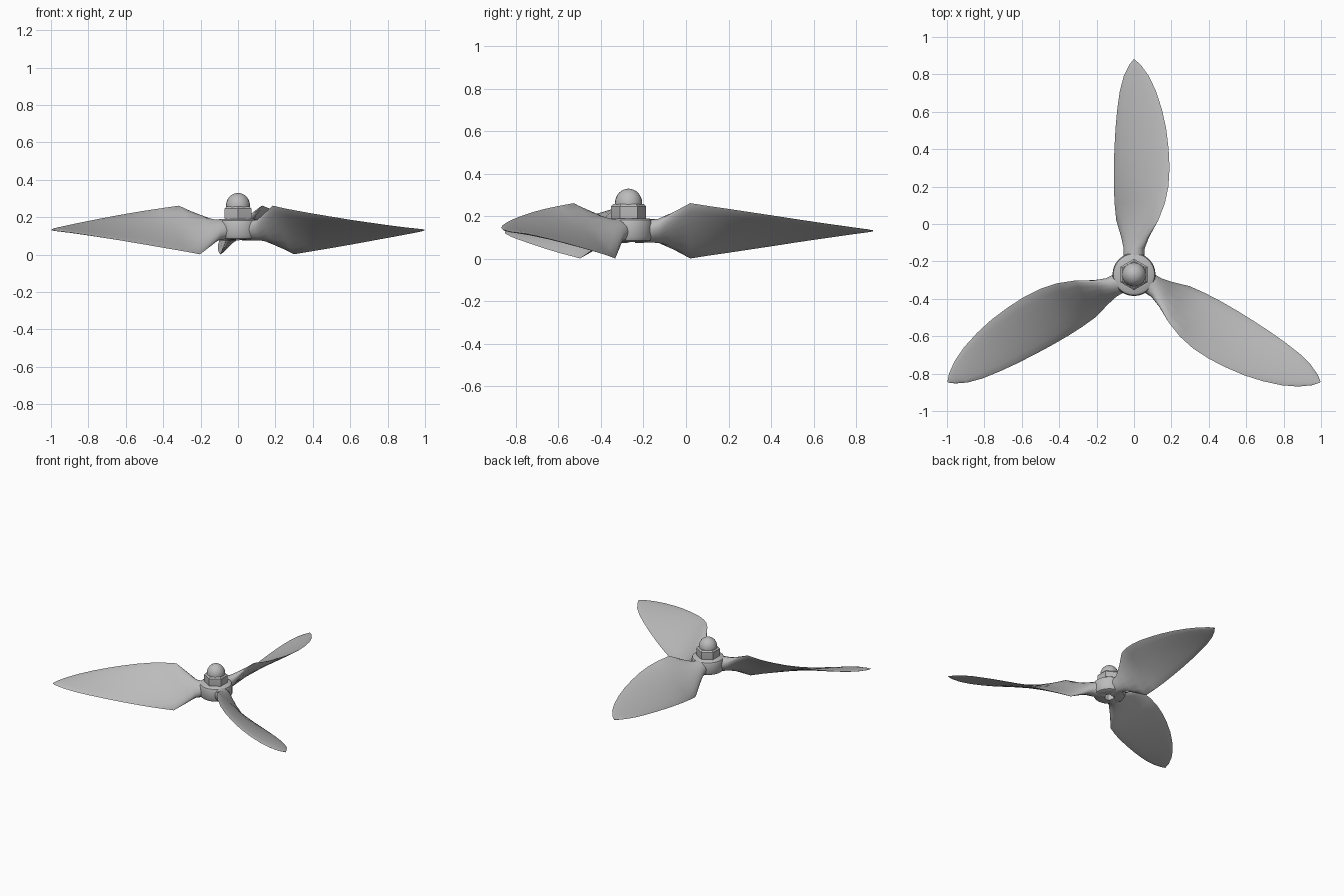
import bpy, bmesh, math
from mathutils import Matrix, Vector

cube = bpy.data.objects.get("Cube")
if cube:
    bpy.data.objects.remove(cube, do_unlink=True)

HUB = Vector((0, -0.27, 0))
MID = 0.132          # height of the blade axis

metal = bpy.data.materials.new("grey metal")
metal.use_nodes = True
GREY = (0.5, 0.5, 0.5, 1)
metal.diffuse_color = GREY
metal.node_tree.nodes["Principled BSDF"].inputs["Base Color"].default_value = GREY


def finish(bm, name, angle):
    bmesh.ops.recalc_face_normals(bm, faces=bm.faces)
    mesh = bpy.data.meshes.new(name)
    bm.to_mesh(mesh)
    bm.free()
    mesh.materials.append(metal)
    ob = bpy.data.objects.new(name, mesh)
    bpy.context.collection.objects.link(ob)
    bpy.ops.object.select_all(action='DESELECT')
    ob.select_set(True)
    bpy.context.view_layer.objects.active = ob
    bpy.ops.object.shade_smooth_by_angle(angle=math.radians(angle))
    return ob


def loft(bm, rings):
    """Skin a list of point rings and cap both ends."""
    loops = [[bm.verts.new(p) for p in ring] for ring in rings]
    n = len(loops[0])
    for a, b in zip(loops, loops[1:]):
        for i in range(n):
            j = (i + 1) % n
            bm.faces.new((a[i], a[j], b[j], b[i]))
    bm.faces.new(loops[0])
    bm.faces.new(loops[-1])


def turned(name, profile, sides, angle, phase=0.0):
    """Solid of revolution about the hub axis from (radius, z) pairs."""
    bm = bmesh.new()
    loft(bm, [[HUB + Vector((r * math.cos(phase + math.tau * i / sides),
                             r * math.sin(phase + math.tau * i / sides), z))
               for i in range(sides)] for r, z in profile])
    return finish(bm, name, angle)


# Blade stations: distance out, trailing x, leading x, half rise, half thickness
STATIONS = [
    (0.03, -0.045, 0.045, 0.040, 0.055),
    (0.10, -0.042, 0.042, 0.040, 0.053),
    (0.14, -0.046, 0.048, 0.048, 0.046),
    (0.20, -0.066, 0.078, 0.082, 0.028),
    (0.29, -0.095, 0.130, 0.130, 0.013),
    (0.38, -0.104, 0.165, 0.116, 0.013),
    (0.47, -0.108, 0.184, 0.103, 0.013),
    (0.57, -0.108, 0.190, 0.088, 0.012),
    (0.67, -0.105, 0.185, 0.073, 0.011),
    (0.78, -0.099, 0.172, 0.056, 0.010),
    (0.88, -0.090, 0.150, 0.041, 0.009),
    (0.98, -0.076, 0.118, 0.026, 0.008),
    (1.06, -0.055, 0.080, 0.014, 0.007),
    (1.12, -0.026, 0.037, 0.006, 0.005),
    (1.15, -0.003, 0.003, 0.002, 0.002),
]


def section(r, x0, x1, rise, thick):
    centre = Vector(((x0 + x1) / 2, r, MID))
    chord = Vector(((x1 - x0) / 2, 0, rise))
    normal = Vector((-chord.z, 0, chord.x)).normalized() * thick
    return [centre + chord * math.cos(t) + normal * math.sin(t)
            for t in (math.tau * i / 16 for i in range(16))]


# Three twisted blades
for k, name in enumerate(("back_blade", "right_blade", "left_blade")):
    bm = bmesh.new()
    loft(bm, [section(*s) for s in STATIONS])
    turn = Matrix.Translation(HUB) @ Matrix.Rotation(math.tau * k / 3, 4, 'Z')
    bmesh.ops.transform(bm, matrix=turn, verts=bm.verts)
    finish(bm, name, 50)

# Hub with a blind bore underneath
turned("hub", [(0.036, 0.17), (0.036, 0.08), (0.092, 0.08), (0.106, 0.087),
               (0.115, 0.105), (0.115, 0.168), (0.110, 0.182), (0.098, 0.19),
               (0.03, 0.19)], 32, 35)

# Hexagonal nut, points to front and back
turned("nut", [(0.08, 0.185), (0.083, 0.2), (0.083, 0.246), (0.072, 0.257)],
       6, 25, math.pi / 2)

# Domed cap
dome = [(0.064 * math.cos(a), 0.262 + 0.068 * math.sin(a))
        for a in (math.pi / 2 * i / 8 for i in range(8))]
turned("cap", [(0.064, 0.25)] + dome + [(0.002, 0.33)], 24, 40)
